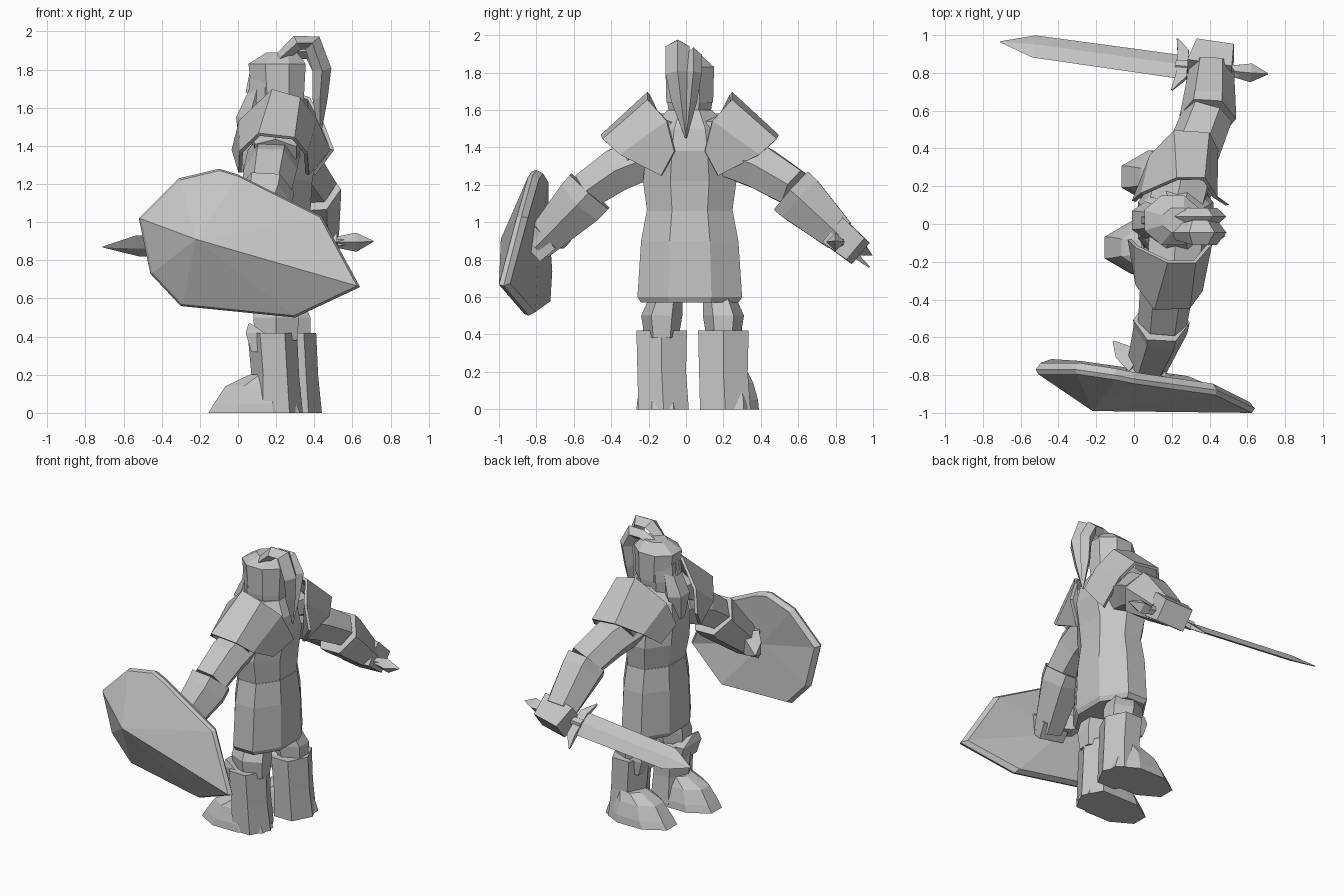
import bpy, bmesh, math
from mathutils import Vector

if "Cube" in bpy.data.objects:
    bpy.data.objects.remove(bpy.data.objects["Cube"], do_unlink=True)

GREY = (0.56, 0.56, 0.56, 1)
mat = bpy.data.materials.new("plain grey")
mat.use_nodes = True
mat.diffuse_color = GREY
mat.node_tree.nodes["Principled BSDF"].inputs["Base Color"].default_value = GREY

X, Y, Z = Vector((1, 0, 0)), Vector((0, 1, 0)), Vector((0, 0, 1))


def finish(name, bm):
    bmesh.ops.remove_doubles(bm, verts=bm.verts, dist=0.003)
    bmesh.ops.recalc_face_normals(bm, faces=bm.faces)
    mesh = bpy.data.meshes.new(name)
    bm.to_mesh(mesh)
    bm.free()
    mesh.materials.append(mat)
    ob = bpy.data.objects.new(name, mesh)
    bpy.context.collection.objects.link(ob)
    return ob


def bridge(bm, a, b):
    n = len(a)
    for i in range(n):
        j = (i + 1) % n
        bm.faces.new((a[i], a[j], b[j], b[i]))


def loft(name, sides, sections, axis=None, side=X, phase=0.5):
    """Skin polygon rings; a section is (x, y, z, radius along side, other radius)."""
    bm = bmesh.new()
    pts = [Vector(s[:3]) for s in sections]
    angles = [(k + phase) * math.tau / sides for k in range(sides)]
    mu = max(abs(math.cos(a)) for a in angles)
    mv = max(abs(math.sin(a)) for a in angles)
    rings = []
    for i, s in enumerate(sections):
        t = axis or pts[min(i + 1, len(pts) - 1)] - pts[max(i - 1, 0)]
        t = t.normalized()
        u = (side - t * side.dot(t)).normalized()
        v = t.cross(u)
        rings.append([bm.verts.new(pts[i] + u * s[3] * math.cos(a) / mu
                                   + v * s[4] * math.sin(a) / mv) for a in angles])
    for a, b in zip(rings, rings[1:]):
        bridge(bm, a, b)
    bm.faces.new(rings[0])
    bm.faces.new(rings[-1])
    return finish(name, bm)


MID = 0.02  # body centre line in y

# Tunic, chest and collar
loft("tunic", 8, [(.22, MID, .57, .17, .26), (.22, MID, .6, .185, .28),
                  (.22, MID, .9, .18, .26), (.22, MID, 1.06, .165, .23)], axis=Z)
loft("chest", 8, [(.22, MID, 1.06, .16, .228), (.21, MID, 1.22, .18, .25),
                  (.22, MID, 1.38, .2, .23), (.22, MID, 1.5, .18, .2),
                  (.23, MID, 1.6, .11, .12)], axis=Z)

# Head with helmet, nose and beard
loft("head", 8, [(.2, MID, 1.5, .13, .1), (.2, MID, 1.64, .145, .12),
                 (.2, MID, 1.76, .14, .12)], axis=Z)
loft("helmet", 8, [(.21, MID, 1.64, .135, .125), (.205, MID, 1.83, .15, .13),
                   (.23, MID, 1.89, .08, .065)], axis=Z)
loft("beard", 6, [(.1, MID, 1.7, .04, .085), (.06, MID, 1.55, .07, .1),
                  (.05, MID, 1.38, .04, .04)], axis=Z)
loft("nose", 4, [(.07, MID, 1.78, .01, .012), (.065, MID, 1.68, .025, .02)], axis=Z)

# Plume: two strands rising from the helmet and hanging behind
for name, y, top, w in (("plume_main", -.045, 1.975, .065), ("plume_second", .04, 1.93, .045)):
    loft(name, 4, [(.22, y, 1.86, .04, .03), (.31, y, top - .035, w, .04),
                   (.39, y, top - .035, w, .05), (.44, y, 1.8, w, .05),
                   (.43, y * .6, 1.65, w * .8, .04), (.43, 0, 1.45, .004, .004)],
         side=Y, phase=0)

# Legs and boots
for label, out, y, dx, toe in (("right", -1, -.13, 0, -.125), ("left", 1, .2, .1, .25)):
    loft(label + "_thigh", 6, [(.2 + dx * .7, y, .38, .11, .09), (.2 + dx * .6, y, .5, .12, .11),
                               (.2 + dx * .3, y - out * .02, .59, .11, .09)], axis=Z)
    loft(label + "_boot", 6, [(.2 + dx, y + .01, 0, .14, .135), (.195 + dx, y, .2, .125, .13),
                              (.18 + dx, y, .42, .13, .135)], axis=Z, phase=0)
    loft(label + "_knee_guard", 4, [(.12 + dx, y, .32, .05, .09), (.09 + dx, y, .42, .05, .1),
                                    (.06 + dx, y + out * .06, .47, .004, .03)], axis=Z)
    loft(label + "_foot", 8, [(.085 + dx * .9, toe, 0, .24, .14), (.09 + dx * .95, toe, .05, .215, .135),
                              (.1 + dx, toe, .14, .165, .11), (.15 + dx, toe, .2, .09, .08)], axis=Z)

# Arms: six-sided with ridges along the front and back
loft("right_upper_arm", 6, [(.19, -.14, 1.37, .14, .11), (.17, -.37, 1.28, .14, .115),
                            (.15, -.53, 1.17, .13, .1)], phase=0)
loft("right_forearm", 6, [(.145, -.515, 1.165, .15, .137), (.14, -.56, 1.115, .145, .135),
                          (.06, -.79, .88, .105, .085)], phase=0)
loft("right_fist", 4, [(.07, -.74, .93, .1, .08), (.05, -.82, .855, .09, .075)])
loft("right_thumb", 4, [(.02, -.74, .93, .07, .06), (-.06, -.68, .91, .05, .045),
                        (-.11, -.62, .9, .004, .004)], side=Z)
loft("left_upper_arm", 6, [(.24, .18, 1.37, .14, .11), (.32, .4, 1.29, .14, .115),
                           (.39, .58, 1.18, .135, .1)], phase=0)
loft("left_forearm", 6, [(.39, .565, 1.165, .15, .137), (.395, .61, 1.125, .145, .135),
                         (.41, .82, .93, .12, .09)], phase=0)
loft("left_fist", 4, [(.4, .8, .945, .12, .085), (.43, .92, .845, .1, .075)])

# Shoulder plates, mirrored across the centre line: (x, distance outward, z)
UPPER = [(-.02, .1, 1.38), (.02, .14, 1.53), (.19, .22, 1.69),
         (.33, .22, 1.65), (.41, .12, 1.54), (.48, .08, 1.38)]
LOWER = [(.02, .19, 1.26), (.03, .34, 1.37), (.13, .47, 1.46),
         (.31, .46, 1.44), (.37, .37, 1.36), (.37, .15, 1.25)]
for label, s, shear in (("right", -1, -.04), ("left", 1, .18)):
    bm = bmesh.new()
    rows = [[bm.verts.new((x + shear * d, MID + s * d, z)) for x, d, z in row]
            for row in (UPPER, LOWER)]
    for i in range(len(UPPER) - 1):
        bm.faces.new((rows[0][i], rows[0][i + 1], rows[1][i + 1], rows[1][i]))
    plate = finish(label + "_shoulder_plate", bm)
    solid = plate.modifiers.new("thickness", "SOLIDIFY")
    solid.thickness = 0.02
    solid.offset = 0
    # Inner padding joining the plate to the neck
    loft(label + "_shoulder_pad", 6, [(.22, MID + s * .08, 1.49, .14, .09),
                                      (.22 + shear * .2, MID + s * .2, 1.48, .14, .11),
                                      (.21 + shear * .35, MID + s * .35, 1.37, .11, .08)])

# Shield: faceted dome with a bevelled rim and a shallow back
OUTLINE = [(-.52, -.78, 1.02), (-.31, -.78, 1.23), (-.1, -.81, 1.28), (0, -.83, 1.25),
           (.44, -.89, 1.03), (.64, -.985, .66), (.3, -.85, .5), (-.3, -.77, .56),
           (-.46, -.76, .73)]
bm = bmesh.new()


def shield_ring(scale, push):
    return [bm.verts.new((x * scale, y + push, .9 + (z - .9) * scale)) for x, y, z in OUTLINE]


front, rim, back = shield_ring(.975, -.015), shield_ring(1, .01), shield_ring(.95, .045)
bridge(bm, front, rim)
bridge(bm, rim, back)
for ring, tip in ((front, (-.22, -.99, .91)), (back, (-.05, -.785, .9))):
    centre = bm.verts.new(tip)
    for i in range(len(ring)):
        bm.faces.new((ring[i], ring[(i + 1) % len(ring)], centre))
finish("shield", bm)

# Sword
FLAT = Vector((0, .74, -.67))
loft("sword_blade", 4, [(.26, .83, .88, .085, .02), (-.53, .94, .875, .08, .018),
                        (-.71, .965, .87, .003, .003)], side=FLAT, phase=0)
loft("sword_guard", 4, [(.2, .71, .98, .004, .004), (.25, .78, .93, .03, .015),
                        (.26, .91, .82, .03, .015), (.23, .98, .76, .004, .004)])
loft("sword_grip", 6, [(.22, .84, .88, .03, .03), (.56, .81, .895, .03, .03)], side=Y)
loft("sword_pommel", 4, [(.52, .81, .895, .03, .03), (.62, .8, .895, .05, .05),
                         (.71, .795, .9, .003, .003)], side=Y, phase=0)
